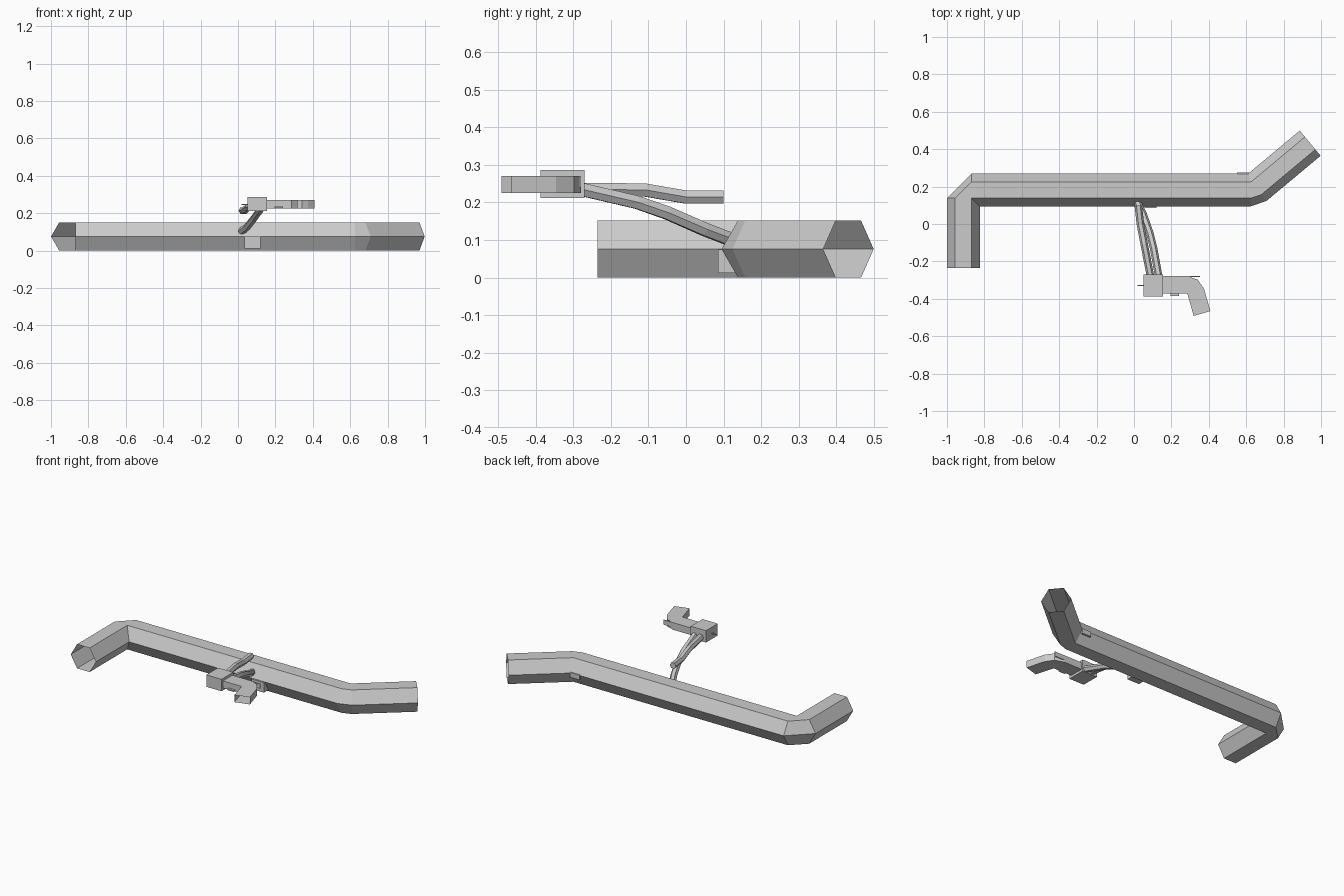
import bpy, bmesh, math
from mathutils import Vector

if "Cube" in bpy.data.objects:
    bpy.data.objects.remove(bpy.data.objects["Cube"])


def finish(bm, name):
    bmesh.ops.recalc_face_normals(bm, faces=bm.faces)
    me = bpy.data.meshes.new(name)
    bm.to_mesh(me)
    bm.free()
    ob = bpy.data.objects.new(name, me)
    bpy.context.collection.objects.link(ob)
    return ob


def tube(name, rings, profile, caps=False):
    """Loft a (side, up) profile through (centre, direction) rings."""
    bm = bmesh.new()
    loops = []
    for centre, direction in rings:
        d = Vector(direction).normalized()
        side = d.cross(Vector((0, 0, 1))).normalized()
        up = side.cross(d)
        loops.append([bm.verts.new(Vector(centre) + side * s + up * u) for s, u in profile])
    n = len(profile)
    for a, b in zip(loops, loops[1:]):
        for i in range(n):
            j = (i + 1) % n
            bm.faces.new((a[i], a[j], b[j], b[i]))
    if caps:
        bm.faces.new(loops[0])
        bm.faces.new(loops[-1])
    return finish(bm, name)


def strut(name, pts, radius):
    pts = [Vector(p) for p in pts]
    last = len(pts) - 1
    rings = [(p, pts[min(i + 1, last)] - pts[max(i - 1, 0)]) for i, p in enumerate(pts)]
    return tube(name, rings, hexagon(radius), caps=True)


def hexagon(r):
    return [(r * math.cos(k * math.pi / 3), r * math.sin(k * math.pi / 3)) for k in range(6)]


def box(name, lo, hi):
    bm = bmesh.new()
    bmesh.ops.create_cube(bm, size=1)
    for v in bm.verts:
        v.co = [l + (c + 0.5) * (h - l) for c, l, h in zip(v.co, lo, hi)]
    return finish(bm, name)


# Large open hexagonal pipe with two elbows
Z = 0.0758
tube("main_pipe", [
    ((-0.912, -0.236, Z), (0, 1, 0)),
    ((-0.912, 0.139, Z), (0, 1, 0)),
    ((-0.868, 0.182, Z), (1, 0, 0)),
    ((0.625, 0.182, Z), (1, 0, 0)),
    ((0.653, 0.191, Z), (0.77, 0.64, 0)),
    ((0.942, 0.432, Z), (0.77, 0.64, 0)),
], hexagon(0.0875))

# Two bent struts holding the junction box
strut("upper_strut", [(0.023, 0.098, 0.214), (0.034, 0.0, 0.214),
                      (0.055, -0.11, 0.233), (0.088, -0.28, 0.235)], 0.02)
strut("lower_strut", [(0.018, 0.115, 0.103), (0.05, 0.05, 0.128), (0.085, -0.05, 0.172),
                      (0.105, -0.13, 0.2), (0.132, -0.28, 0.235)], 0.02)

# Junction box with a small pin
box("junction_box", (0.05, -0.387, 0.211), (0.156, -0.27, 0.286))
box("box_pin", (0.02, -0.331, 0.245), (0.05, -0.326, 0.25))

# Flat open duct, swinging round its inner corner
w, h = 0.0465, 0.0225
pivot = Vector((0.285, -0.372, 0.248))
rings = [((0.156, -0.3255, 0.248), (1, 0, 0))]
for deg in (0, 37, 74):
    a = math.radians(deg)
    d = Vector((math.cos(a), -math.sin(a), 0))
    left = Vector((math.sin(a), math.cos(a), 0))
    rings.append((pivot + left * w, d))
rings.append((rings[-1][0] + d * 0.124, d))
tube("bent_duct", rings, [(-w, -h), (w, -h), (w, h), (-w, h)])

# Small mounting tabs
box("duct_back_tab", (0.285, -0.284, 0.24), (0.353, -0.279, 0.27))
box("duct_front_tab", (0.195, -0.385, 0.228), (0.24, -0.372, 0.236))
box("pipe_front_tab", (0.035, 0.085, 0.012), (0.12, 0.13, 0.075))
box("pipe_back_tab", (0.55, 0.262, 0.05), (0.615, 0.275, 0.08))
